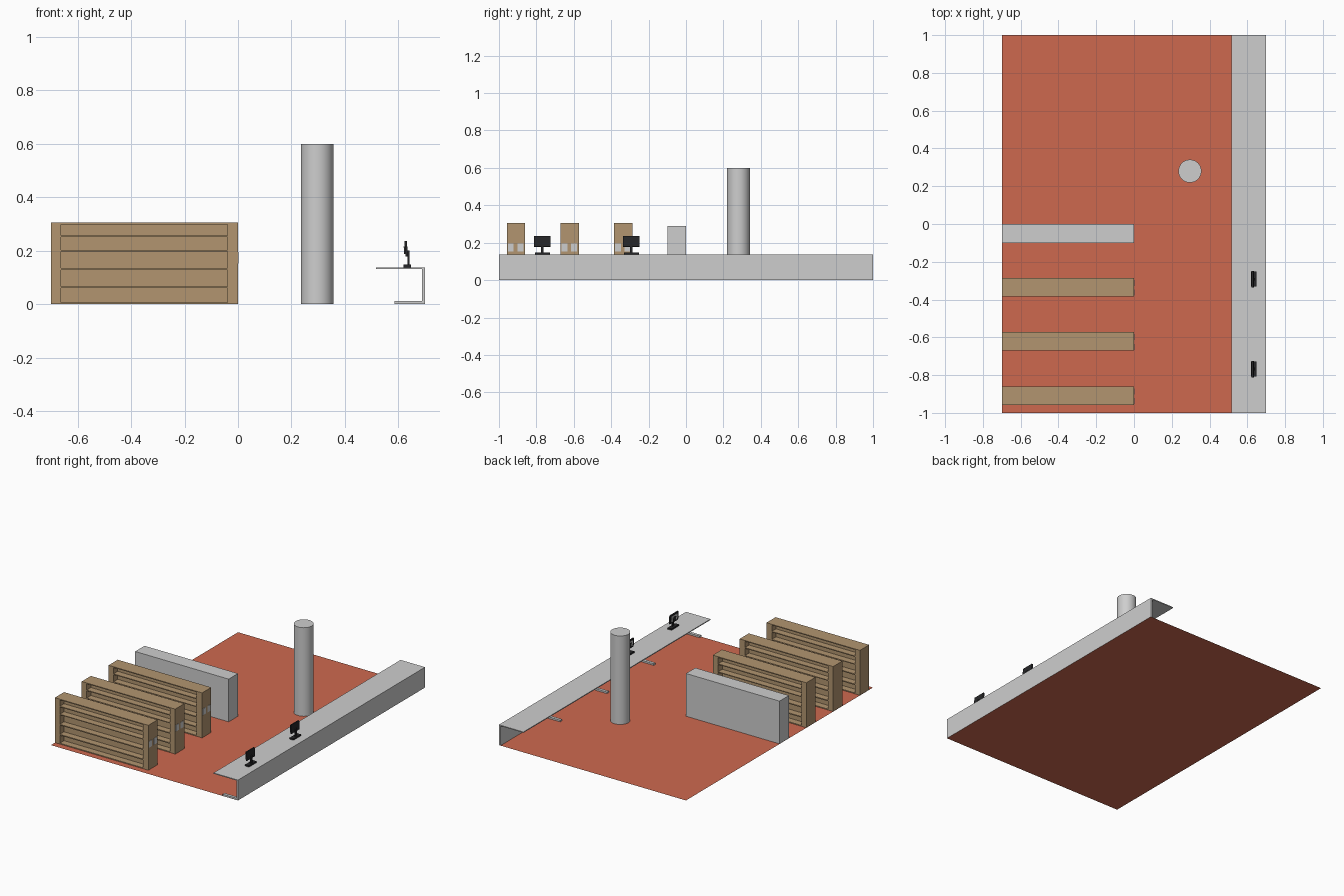
import bpy, math
from mathutils import Matrix

if "Cube" in bpy.data.objects:
    bpy.data.objects.remove(bpy.data.objects["Cube"])


def srgb(r, g, b):
    def f(c):
        c /= 255
        return c / 12.92 if c <= 0.04045 else ((c + 0.055) / 1.055) ** 2.4
    return (f(r), f(g), f(b), 1)


def material(name, *rgb):
    m = bpy.data.materials.new(name)
    m.diffuse_color = srgb(*rgb)
    m.use_nodes = True
    m.node_tree.nodes["Principled BSDF"].inputs["Base Color"].default_value = m.diffuse_color
    return m


TERRACOTTA = material("terracotta", 206, 105, 79)
WHITE = material("off_white", 206, 206, 206)
WOOD = material("wood", 178, 149, 112)
BLACK = material("black_plastic", 38, 38, 40)


def box(name, x, y, z, mat):
    """Box from (min, max) ranges."""
    bpy.ops.mesh.primitive_cube_add(size=1)
    o = bpy.context.object
    o.name = name
    o.data.transform(Matrix.Diagonal((x[1] - x[0], y[1] - y[0], z[1] - z[0], 1)))
    o.location = (sum(x) / 2, sum(y) / 2, sum(z) / 2)
    o.data.materials.append(mat)
    return o


# floor
bpy.ops.mesh.primitive_plane_add(size=1)
floor = bpy.context.object
floor.name = "floor"
floor.data.transform(Matrix.Diagonal((1.4, 2, 1, 1)))
floor.data.materials.append(TERRACOTTA)

# low partition wall
box("partition", (-0.7, 0), (-0.1, 0), (0.001, 0.29), WHITE)

# round column
bpy.ops.mesh.primitive_cylinder_add(vertices=32, radius=0.061, depth=0.599,
                                    location=(0.296, 0.28, 0.3005))
column = bpy.context.object
column.name = "column"
column.data.materials.append(WHITE)
bpy.ops.object.shade_smooth_by_angle(angle=math.radians(35))

# long counter: top, outer panel and feet
box("counter_top", (0.517, 0.7), (-1, 1), (0.132, 0.138), WHITE)
box("counter_panel", (0.688, 0.7), (-1, 1), (0, 0.132), WHITE)
for i, y in enumerate((-0.99, -0.5, 0.0, 0.5)):
    box(f"counter_foot_{i}", (0.585, 0.688), (y - 0.01, y + 0.01), (0.001, 0.012), WHITE)


def bookcase(i, y):
    """Double-sided bookcase with a centre divider and two end labels."""
    n = f"bookcase_{i}_"
    ys = (y - 0.049, y + 0.049)
    box(n + "left_end", (-0.7, -0.663), ys, (0.001, 0.305), WOOD)
    box(n + "right_end", (-0.04, 0), ys, (0.001, 0.305), WOOD)
    box(n + "divider", (-0.663, -0.04), (y - 0.004, y + 0.004), (0.001, 0.3), WOOD)
    boards = ((0.001, 0.007), (0.06, 0.067), (0.128, 0.135),
              (0.198, 0.203), (0.251, 0.257), (0.299, 0.305))
    for k, z in enumerate(boards):
        box(f"{n}board_{k}", (-0.663, -0.04), ys, z, WOOD)
    for k, dy in enumerate((-0.028, 0.023)):
        box(f"{n}label_{k}", (-0.001, 0.002), (y + dy - 0.016, y + dy + 0.016),
            (0.152, 0.195), WHITE)


for i in range(3):
    bookcase(i, -0.335 - 0.287 * i)


def monitor(i, y):
    """Desk monitor facing the inside of the counter."""
    n = f"monitor_{i}_"
    box(n + "base", (0.619, 0.648), (y - 0.04, y + 0.04), (0.138, 0.148), BLACK)
    box(n + "stem", (0.634, 0.641), (y - 0.007, y + 0.007), (0.146, 0.2), BLACK)
    tilt = math.radians(-4)
    body = box(n + "body", (0.625, 0.634), (y - 0.044, y + 0.044), (0.178, 0.236), BLACK)
    body.rotation_euler.y = tilt
    plate = box(n + "screen", (0.6235, 0.6255), (y - 0.03, y + 0.03), (0.188, 0.226), WHITE)
    plate.rotation_euler.y = tilt
    hub = box(n + "hub", (0.621, 0.625), (y - 0.014, y + 0.014), (0.188, 0.216), BLACK)
    hub.rotation_euler.y = tilt


for i, y in enumerate((-0.292, -0.768)):
    monitor(i, y)
